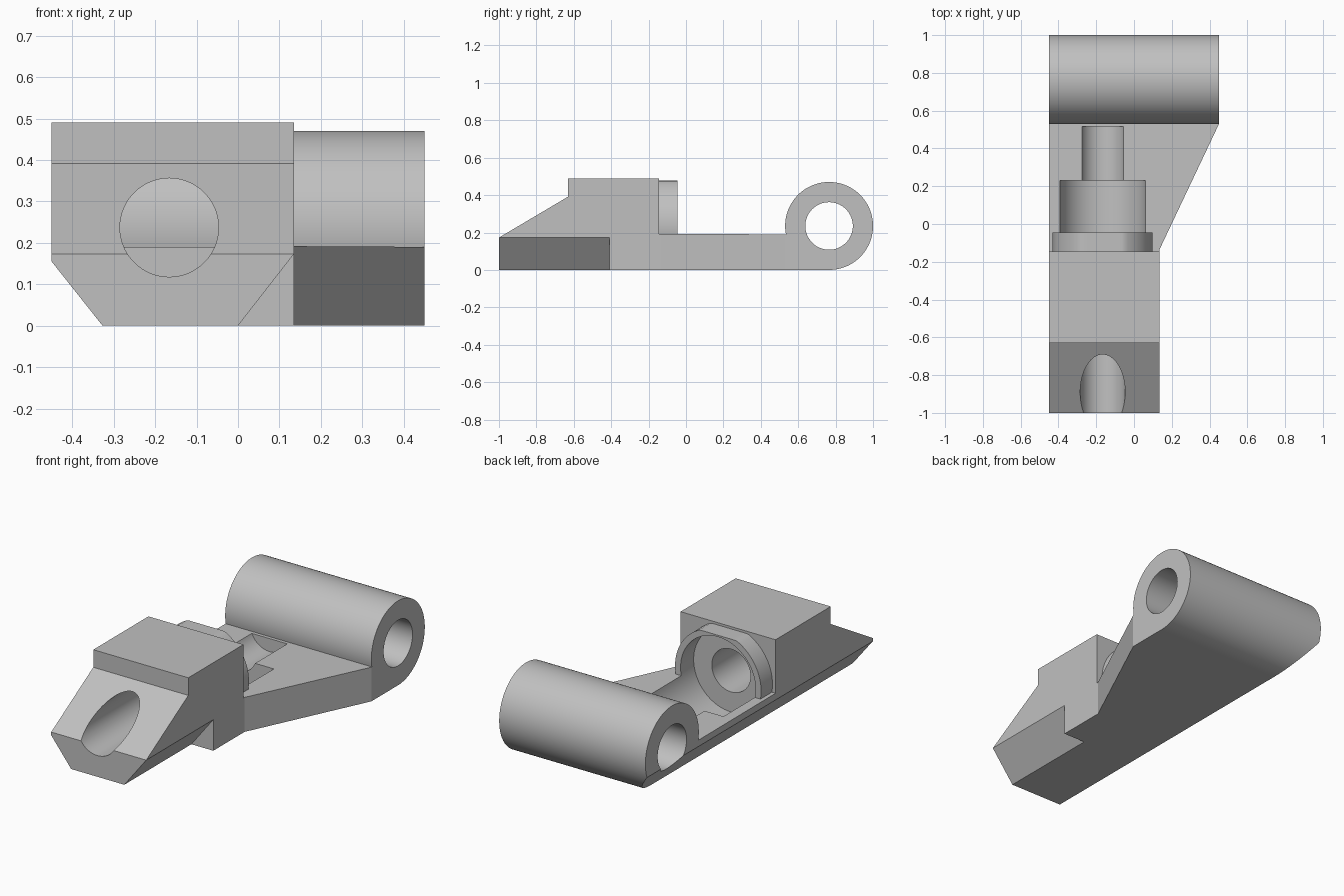
import bpy, bmesh
from math import sin, cos, radians

if "Cube" in bpy.data.objects:
    bpy.data.objects.remove(bpy.data.objects["Cube"], do_unlink=True)

GREY = (0.53, 0.53, 0.53, 1)
mat = bpy.data.materials.new("plain grey")
mat.use_nodes = True
mat.diffuse_color = GREY
mat.node_tree.nodes["Principled BSDF"].inputs["Base Color"].default_value = GREY


def arc(a, b, r, start, end, n):
    """Points on an arc around (a, b), angles in degrees."""
    angles = [radians(start + (end - start) * i / n) for i in range(n + 1)]
    return [(a + r * cos(t), b + r * sin(t)) for t in angles]


def prism(name, pts, axis, lo, hi):
    """Extrude a 2D outline along an axis; the other two axes stay in xyz order."""
    place = {"x": lambda p, h: (h, p[0], p[1]),
             "y": lambda p, h: (p[0], h, p[1]),
             "z": lambda p, h: (p[0], p[1], h)}[axis]
    bm = bmesh.new()
    low = [bm.verts.new(place(p, lo)) for p in pts]
    high = [bm.verts.new(place(p, hi)) for p in pts]
    bm.faces.new(low)
    bm.faces.new(high)
    for i in range(len(pts)):
        j = (i + 1) % len(pts)
        bm.faces.new((low[i], low[j], high[j], high[i]))
    bmesh.ops.recalc_face_normals(bm, faces=bm.faces)
    me = bpy.data.meshes.new(name)
    bm.to_mesh(me)
    bm.free()
    me.materials.append(mat)
    ob = bpy.data.objects.new(name, me)
    bpy.context.collection.objects.link(ob)
    return ob


def combine(target, tool, operation="DIFFERENCE"):
    bpy.context.view_layer.objects.active = target
    mod = target.modifiers.new(tool.name, "BOOLEAN")
    mod.operation, mod.object, mod.solver = operation, tool, "EXACT"
    bpy.ops.object.modifier_apply(modifier=mod.name)
    bpy.data.objects.remove(tool, do_unlink=True)


def disc(a, b, r):
    return arc(a, b, r, 0, 360, 96)[:-1]


# Side profile: sloped nose, raised block, thin arm and round hinge barrel
RIGHT, LEFT, WAIST = -0.45, 0.45, 0.135
BX, BZ = -0.166, 0.237          # bore axis
HY, HZ = 0.765, 0.235           # hinge axis
profile = [(-1, 0)] + arc(HY, HZ, 0.235, -90, 191, 90)
profile += [(-0.145, 0.192), (-0.145, 0.49), (-0.63, 0.49), (-0.63, 0.392), (-1, 0.173)]
body = prism("hinged_bracket", profile, "x", RIGHT, LEFT)

# Narrow the front and taper the arm toward the hinge
combine(body, prism("taper_cut", [(WAIST, -1.2), (0.7, -1.2), (0.7, 0.53), (LEFT, 0.53),
                                  (WAIST, -0.135)], "z", -0.2, 0.8))

# Flat-topped collar behind the block
collar = [(x, max(0.1, min(0.477, z))) for x, z in disc(BX, BZ, 0.265)]
combine(body, prism("collar", collar, "y", -0.3, -0.045), "UNION")

# Stepped bore along the length, hinge hole across
combine(body, prism("bore", disc(BX, BZ, 0.119), "y", -1.2, 0.515))
combine(body, prism("counterbore", disc(BX, BZ, 0.231), "y", -0.16, 0.23))
combine(body, prism("hinge_hole", disc(HY, HZ, 0.127), "x", -0.7, 0.7))

# Lower chamfers: full length on the right, nose only on the left
combine(body, prism("right_chamfer", [(-0.573, 0.31), (-0.204, -0.155), (-0.573, -0.155)],
                    "y", -1.2, 1.2))
combine(body, prism("left_chamfer", [(0, 0), (WAIST, 0.173), (0.3, 0.173), (0.3, -0.1),
                                     (-0.078, -0.1)], "y", -1.2, -0.41))

bpy.ops.object.select_all(action="DESELECT")
body.select_set(True)
bpy.context.view_layer.objects.active = body
bpy.ops.object.shade_smooth_by_angle(angle=radians(25))
